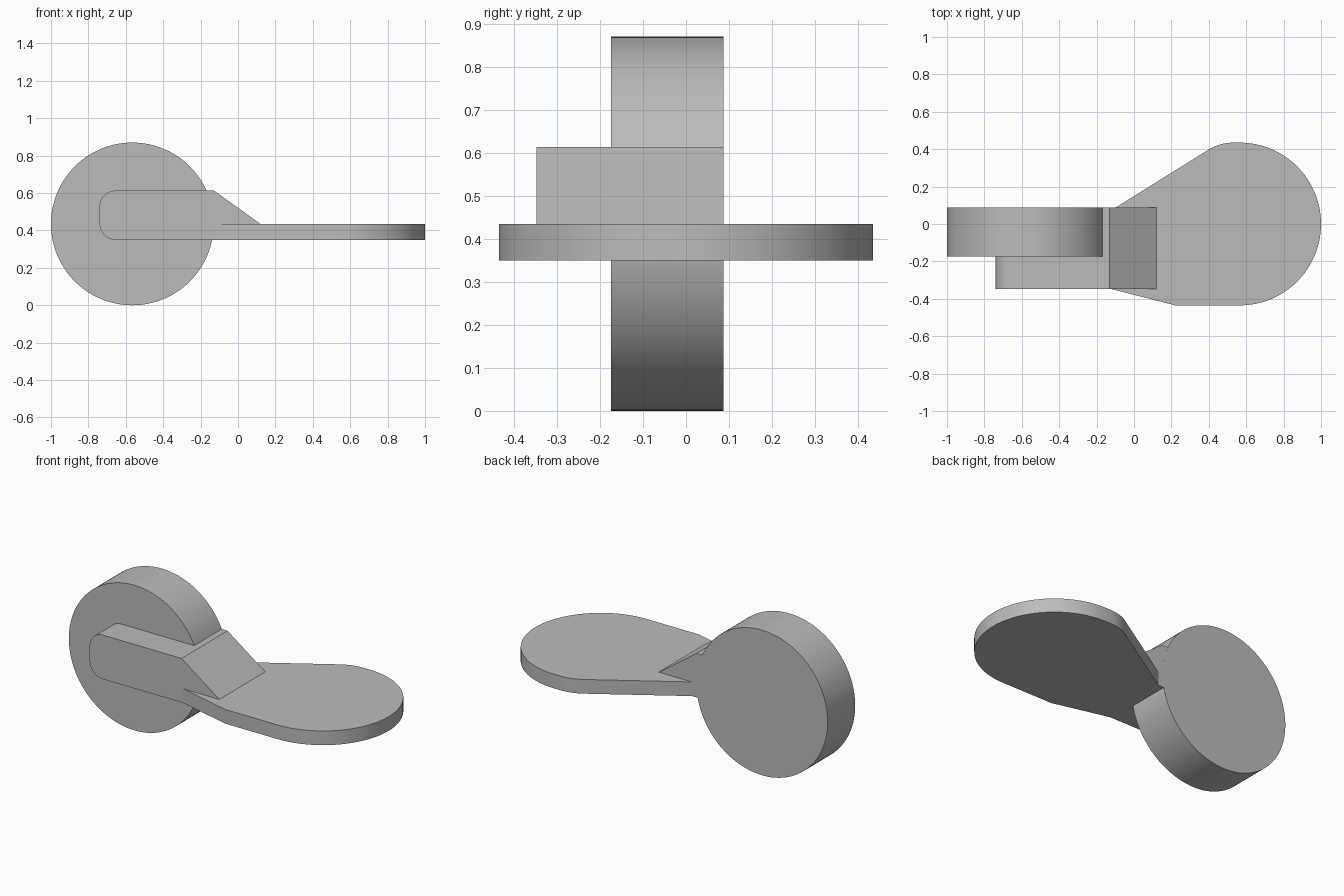
import bpy
import bmesh
from math import sin, cos, asin, pi, radians
from mathutils import Vector

cube = bpy.data.objects.get("Cube")
if cube:
    bpy.data.objects.remove(cube, do_unlink=True)

grey = bpy.data.materials.new("plain grey")
grey.use_nodes = True
grey.diffuse_color = (0.5, 0.5, 0.5, 1)
grey.node_tree.nodes["Principled BSDF"].inputs["Base Color"].default_value = (0.5, 0.5, 0.5, 1)


def arc(cx, cy, r, start, end, n):
    """Points on a circular arc, angles in radians."""
    return [(cx + r * cos(start + (end - start) * i / n),
             cy + r * sin(start + (end - start) * i / n)) for i in range(n + 1)]


def extrude(name, outline, low, high, axis):
    """Prism from an outline: XZ outline for axis 'y', XY outline for axis 'z'."""
    bm = bmesh.new()
    place = (lambda a, b: (a, low, b)) if axis == "y" else (lambda a, b: (a, b, low))
    face = bm.faces.new([bm.verts.new(place(a, b)) for a, b in outline])
    move = Vector((0, high - low, 0)) if axis == "y" else Vector((0, 0, high - low))
    new = bmesh.ops.extrude_face_region(bm, geom=[face], use_keep_orig=True)["geom"]
    bmesh.ops.translate(bm, vec=move, verts=[v for v in new if isinstance(v, bmesh.types.BMVert)])
    bmesh.ops.recalc_face_normals(bm, faces=bm.faces)
    mesh = bpy.data.meshes.new(name)
    bm.to_mesh(mesh)
    bm.free()
    mesh.materials.append(grey)
    obj = bpy.data.objects.new(name, mesh)
    bpy.context.collection.objects.link(obj)
    bpy.ops.object.select_all(action="DESELECT")
    obj.select_set(True)
    bpy.context.view_layer.objects.active = obj
    bpy.ops.object.shade_smooth_by_angle(angle=radians(20))
    return obj


# Shared dimensions
R = 0.435
WHEEL_X = -1 + R
BOTTOM, DECK, TOP = 0.35, 0.435, 0.614
FRONT, INNER, BACK = -0.348, -0.174, 0.087
STEP = -0.13
ramp = [(STEP, TOP), (0.12, DECK), (STEP, DECK), (STEP, BOTTOM)]

# Upright round disc
extrude("disc", arc(WHEEL_X, R, R, 0, 2 * pi * 127 / 128, 127), INNER, BACK, "y")

# Arm over the front of the disc, with rounded end and sloped nose
r = 0.087
end = (arc(-0.74 + r, BOTTOM + r, r, -pi / 2, -pi, 12)
       + arc(-0.74 + r, TOP - r, r, pi, pi / 2, 12))
extrude("arm", end + ramp, FRONT, INNER, "y")

# Block joining the disc rim to the paddle, with the same slope
rim = arc(WHEEL_X, R, R, asin((BOTTOM - R) / R), asin((TOP - R) / R), 16)
extrude("neck_block", rim + ramp, INNER, BACK, "y")

# Flat rounded paddle
bend = radians(33)
paddle = ([(STEP, BACK), (STEP, FRONT), (-0.12, FRONT), (0.22, -R)]
          + arc(1 - R, 0, R, -pi / 2, pi / 2, 64)
          + arc(0.53, R - 0.25, 0.25, pi / 2, pi / 2 + bend, 12)
          + [(-0.1, BACK)])
extrude("paddle", paddle, BOTTOM, DECK, "z")
